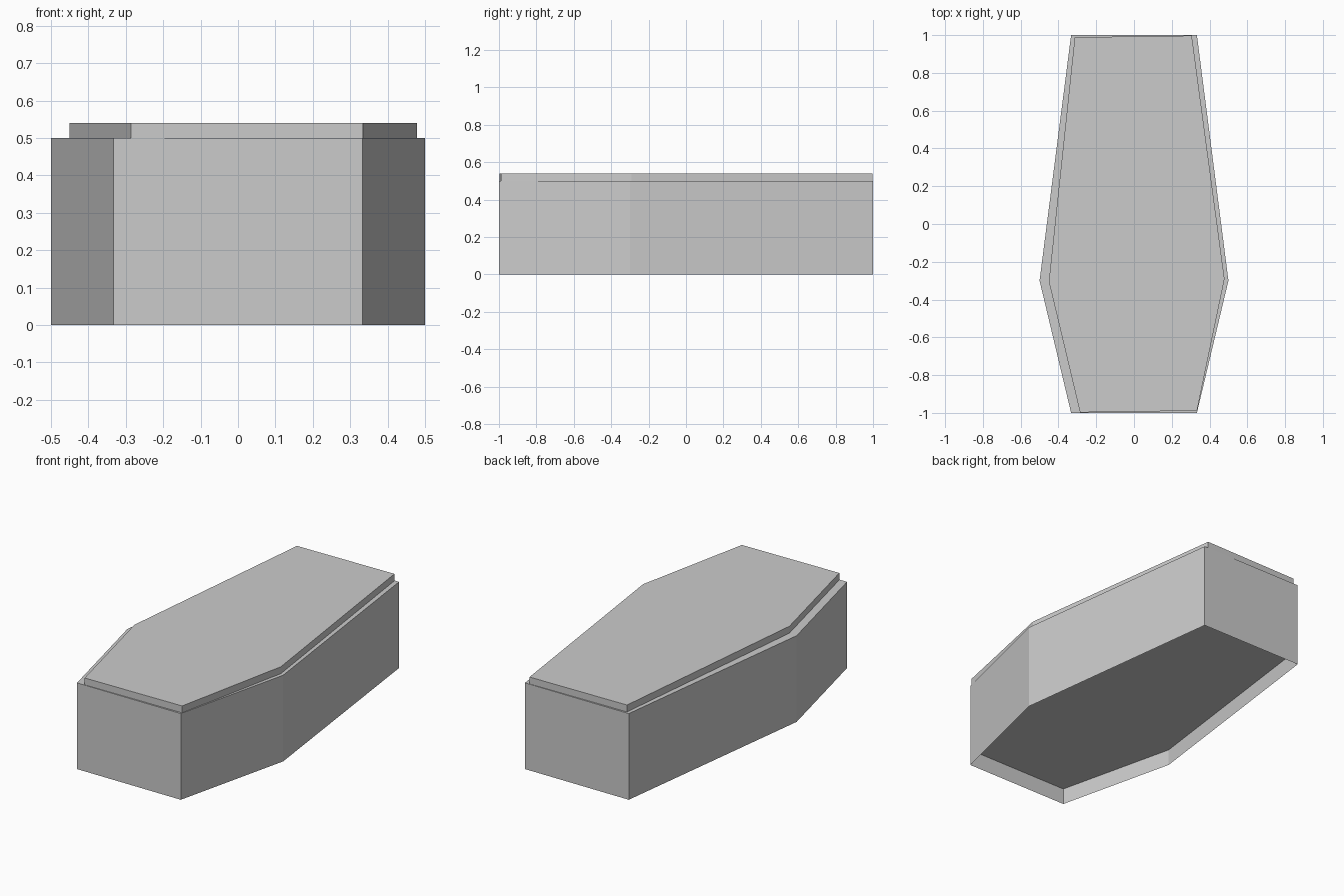
import bpy, bmesh
from mathutils import Matrix

if "Cube" in bpy.data.objects:
    bpy.data.objects.remove(bpy.data.objects["Cube"])

# Coffin outline, mirrored from its right half (front to back)
HALF = [(0.333, -1.0), (0.5, -0.3), (0.333, 1.0)]
OUTLINE = HALF + [(-x, y) for x, y in reversed(HALF)]


def make_object(name, bm):
    mesh = bpy.data.meshes.new(name)
    bm.to_mesh(mesh)
    bm.free()
    obj = bpy.data.objects.new(name, mesh)
    bpy.context.collection.objects.link(obj)
    return obj


def outline_face(bm, z):
    return bm.faces.new([bm.verts.new((x, y, z)) for x, y in OUTLINE])


def extrude_up(bm, face, height):
    ext = bmesh.ops.extrude_face_region(bm, geom=[face])["geom"]
    bmesh.ops.translate(bm, vec=(0, 0, height),
                        verts=[v for v in ext if isinstance(v, bmesh.types.BMVert)])
    return next(f for f in ext if isinstance(f, bmesh.types.BMFace))


# Box: thin outer walls open at the bottom, a flat rim and a sunken cavity
bm = bmesh.new()
bottom = outline_face(bm, 0)
top = extrude_up(bm, bottom, 0.5)
for f in [f for f in bm.faces if all(abs(v.co.z) < 1e-6 for v in f.verts)]:
    bmesh.ops.delete(bm, geom=[f], context='FACES_ONLY')
bmesh.ops.inset_region(bm, faces=[top], thickness=0.065, use_even_offset=True)
cavity = bmesh.ops.extrude_face_region(bm, geom=[top])["geom"]
bmesh.ops.translate(bm, vec=(0, 0, -0.4),
                    verts=[v for v in cavity if isinstance(v, bmesh.types.BMVert)])
bmesh.ops.delete(bm, geom=[f for f in bm.faces if f.is_valid and
                           (all(abs(v.co.z - 0.1) < 1e-4 for v in f.verts)
                            or (f is top))], context='FACES_ONLY')
make_object("coffin_box", bm)

# Floor board: raised above the ground, reaching the outer walls
bm = bmesh.new()
outline_face(bm, 0.095)
make_object("coffin_floor", bm)

# Lid: slightly narrower slab, set a little askew
bm = bmesh.new()
extrude_up(bm, outline_face(bm, 0), 0.04)
bmesh.ops.recalc_face_normals(bm, faces=bm.faces)
bm.transform(Matrix.Translation((0.01, 0, 0.5)) @ Matrix.Rotation(0.014, 4, 'Z')
             @ Matrix.Diagonal((0.93, 0.993, 1, 1)))
make_object("coffin_lid", bm)
